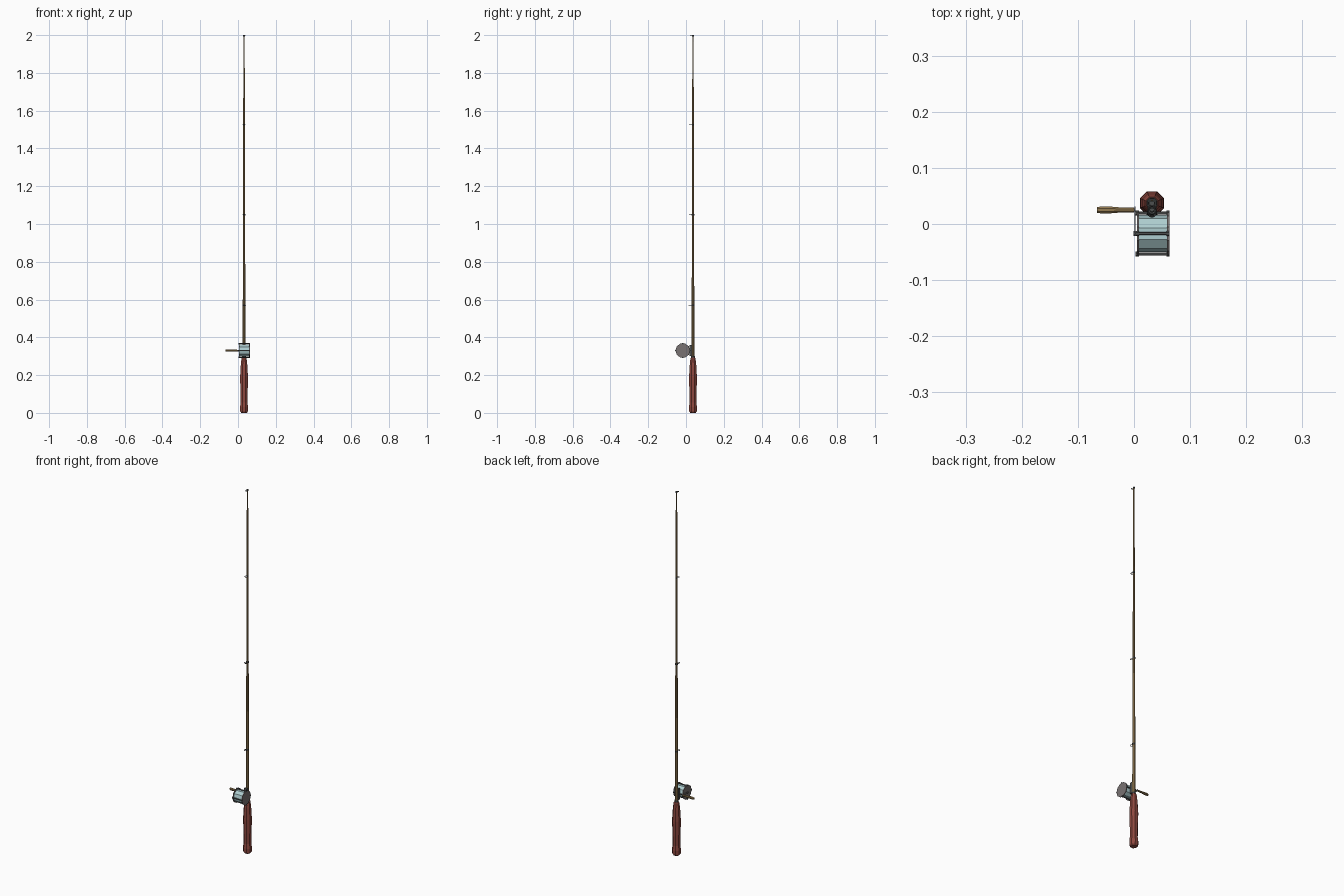
import bpy, math
from mathutils import Vector, Matrix

if "Cube" in bpy.data.objects:
    bpy.data.objects.remove(bpy.data.objects["Cube"])


def mat(name, r, g, b):
    m = bpy.data.materials.new(name)
    m.diffuse_color = (r, g, b, 1)
    m.use_nodes = True
    m.node_tree.nodes["Principled BSDF"].inputs["Base Color"].default_value = m.diffuse_color
    return m


RED = mat("red_wood", 0.27, 0.065, 0.05)
TAN = mat("tan_wood", 0.30, 0.20, 0.085)
DARK = mat("dark_metal", 0.075, 0.08, 0.08)
GREY = mat("grey_metal", 0.19, 0.17, 0.17)
LINE = mat("pale_blue_line", 0.42, 0.61, 0.63)

RX, RY = 0.032, 0.037        # rod axis
CY, CZ = -0.017, 0.33        # reel axis


def lathe(name, profile, origin, axis, sides, material, turn=0.5):
    """Capped, flat-shaded turned part; profile is (radius, distance along axis)."""
    a = Vector(axis).normalized()
    rot = Vector((0, 0, 1)).rotation_difference(a).to_matrix()
    o = Vector(origin)
    verts, faces = [], []
    for r, h in profile:
        for i in range(sides):
            t = 2 * math.pi * (i + turn) / sides
            verts.append(o + rot @ Vector((r * math.cos(t), r * math.sin(t), h)))
    for k in range(len(profile) - 1):
        for i in range(sides):
            j = (i + 1) % sides
            faces.append((k * sides + i, k * sides + j,
                          (k + 1) * sides + j, (k + 1) * sides + i))
    faces.append(tuple(reversed(range(sides))))
    faces.append(tuple(range((len(profile) - 1) * sides, len(profile) * sides)))
    me = bpy.data.meshes.new(name)
    me.from_pydata(verts, [], faces)
    me.materials.append(material)
    ob = bpy.data.objects.new(name, me)
    bpy.context.collection.objects.link(ob)
    return ob


def box(name, lo, hi, material):
    lo, hi = Vector(lo), Vector(hi)
    bpy.ops.mesh.primitive_cube_add(size=1)
    ob = bpy.context.object
    ob.name = name
    ob.data.transform(Matrix.Translation((lo + hi) / 2) @ Matrix.Diagonal((*(hi - lo), 1)))
    ob.data.materials.append(material)
    return ob


UP, X = (0, 0, 1), (1, 0, 0)

# Grip and rod
lathe("grip", [(0.016, 0), (0.022, 0.008), (0.023, 0.03), (0.0195, 0.055), (0.021, 0.12),
               (0.0225, 0.19), (0.019, 0.25), (0.015, 0.285), (0.012, 0.292)],
      (RX, RY, 0), UP, 8, RED)
lathe("grip_collar", [(0.011, 0.288), (0.010, 0.302)], (RX, RY, 0), UP, 8, DARK)
lathe("rod", [(0.0085, 0.28), (0.0075, 0.57), (0.0062, 1.05), (0.005, 1.525), (0.0035, 1.998)],
      (RX, RY, 0), UP, 8, TAN)

# Line guides: a wrap on the rod and a ring in front of it
for n, (z, rod_r, ring) in enumerate([(0.57, 0.0075, 0.0095), (1.05, 0.0062, 0.009),
                                      (1.525, 0.005, 0.0085), (1.996, 0.0035, 0.007)]):
    lathe(f"guide_wrap_{n}", [(rod_r + 0.0012, z - 0.004), (rod_r + 0.0012, z + 0.004)],
          (RX, RY, 0), UP, 8, DARK)
    bpy.ops.mesh.primitive_torus_add(major_radius=ring - 0.0015, minor_radius=0.0015,
                                     major_segments=10, minor_segments=5,
                                     location=(RX, RY - rod_r - ring + 0.001, z))
    bpy.context.object.name = f"guide_ring_{n}"
    bpy.context.object.data.materials.append(DARK)

# Reel side plates and wound spool
for n, x in (("left", 0.005), ("right", 0.059)):
    lathe(f"reel_plate_{n}", [(0.039, x), (0.039, x + 0.004)], (0, CY, CZ), X, 10, GREY)
lathe("line_spool", [(0.033, 0.008), (0.033, 0.060)], (0, CY, CZ), X, 10, LINE)

# Four cross bars with end caps
for n in range(4):
    a = n * math.pi / 2
    o = (0, CY + 0.0365 * math.cos(a), CZ + 0.0365 * math.sin(a))
    lathe(f"reel_bar_{n}", [(0.003, 0.006), (0.003, 0.062)], o, X, 6, DARK)
    for e, x in (("left", 0.003), ("right", 0.058)):
        lathe(f"bar_cap_{n}_{e}", [(0.0045, x), (0.0045, x + 0.0055)], o, X, 6, DARK)

# Foot joining the reel to the rod
box("reel_foot", (RX - 0.008, 0.018, CZ - 0.03), (RX + 0.008, 0.031, CZ + 0.03), DARK)

# Crank
lathe("crank_hub", [(0.0045, -0.001), (0.0045, 0.006)], (0, CY, CZ), X, 8, DARK)
box("crank_arm", (0.0005, CY - 0.004, CZ - 0.004), (0.003, 0.031, CZ + 0.004), GREY)
lathe("crank_pin", [(0.003, -0.016), (0.003, 0.003)], (0, 0.025, CZ), X, 8, DARK)
lathe("crank_knob", [(0.0055, -0.066), (0.0068, -0.058), (0.0068, -0.045), (0.005, -0.025),
                     (0.0045, 0.0)], (0, 0.025, CZ), X, 8, TAN)
